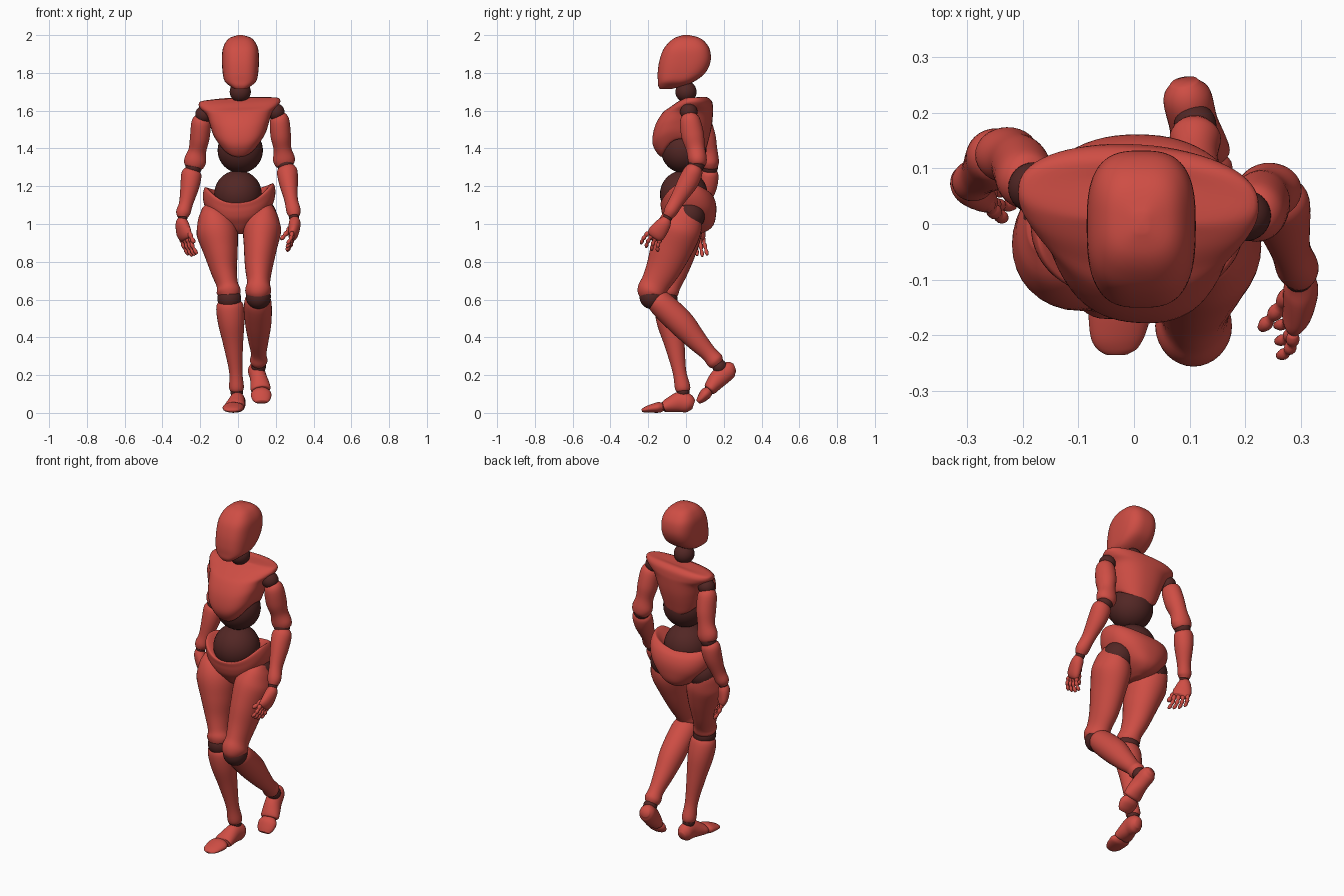
import bpy, bmesh, math
from mathutils import Vector

def material(name, rgb):
    m = bpy.data.materials.new(name)
    m.diffuse_color = (*rgb, 1)
    return m

RED = material("red_shell", (0.62, 0.075, 0.058))
DARK = material("dark_joint", (0.085, 0.02, 0.018))
SEG = 32

def smooth_rows(rows, steps=5):
    """Catmull-Rom through rows of numbers."""
    p = [rows[0]] + rows + [rows[-1]]
    out = []
    for i in range(1, len(p) - 2):
        for s in range(steps):
            t = s / steps
            out.append([0.5 * (2*b + (c-a)*t + (2*a-5*b+4*c-d)*t*t + (3*b-a-3*c+d)*t**3)
                        for a, b, c, d in zip(*p[i-1:i+3])])
    return out + [list(rows[-1])]

def skin(name, rings, mat):
    """Bridge closed rings, cap both ends."""
    bm = bmesh.new()
    vs = [[bm.verts.new(q) for q in r] for r in rings]
    n = len(rings[0])
    for r0, r1 in zip(vs, vs[1:]):
        for j in range(n):
            bm.faces.new((r0[j], r0[(j+1) % n], r1[(j+1) % n], r1[j]))
    for ring in (vs[0], vs[-1]):
        c = bm.verts.new(sum((v.co for v in ring), Vector()) / n)
        for j in range(n):
            bm.faces.new((ring[j], ring[(j+1) % n], c))
    bmesh.ops.recalc_face_normals(bm, faces=bm.faces)
    for f in bm.faces:
        f.smooth = True
    me = bpy.data.meshes.new(name)
    bm.to_mesh(me)
    bm.free()
    me.materials.append(mat)
    ob = bpy.data.objects.new(name, me)
    bpy.context.collection.objects.link(ob)

def limb(name, rows, seg=SEG, steps=5, twist=0.0):
    """rows: x, y, z, half width across x, half width across the other way."""
    rows = smooth_rows(rows, steps)
    pts = [Vector(r[:3]) for r in rows]
    rings = []
    for i, r in enumerate(rows):
        t = (pts[min(i+1, len(pts)-1)] - pts[max(i-1, 0)]).normalized()
        u = (Vector((1, 0, 0)) - t * t.x).normalized()
        u = u * math.cos(twist) + t.cross(u) * math.sin(twist)
        v = t.cross(u)
        rings.append([pts[i] + u*r[3]*math.cos(a) + v*r[4]*math.sin(a)
                      for a in (2*math.pi*j/seg for j in range(seg))])
    skin(name, rings, RED)

def shell(name, rows, cx=0.0, power=1.0, tilt=0.0, shear=0.0):
    """rows: z, half width, front y, back y, front sag, back sag."""
    rings = []
    for z, rx, yf, yb, sf, sb in smooth_rows(rows):
        ring = []
        for j in range(SEG * 2):
            a = math.pi * j / SEG
            c, s = math.cos(a), math.sin(a)
            x = rx * math.copysign(abs(c)**power, c)
            y = (yf+yb)/2 + (yb-yf)/2 * math.copysign(abs(s)**power, s)
            ring.append(Vector((cx + x, y - shear*x, z + tilt*x + (sb if s > 0 else sf)*s*s)))
        rings.append(ring)
    skin(name, rings, RED)

def ball(name, c, r):
    bpy.ops.mesh.primitive_uv_sphere_add(segments=32, ring_count=20, radius=r, location=c)
    ob = bpy.context.object
    ob.name = name
    ob.data.materials.append(DARK)
    bpy.ops.object.shade_smooth()

def finger(name, base, tip, r, curl):
    """Three rounded segments pinched at the knuckles."""
    b, t, k = Vector(base), Vector(tip), Vector(curl)
    rows = []
    for i in range(10):
        f = i / 9
        q = b.lerp(t, f) - k * (4*f*(1-f))
        w = r * (0.68 if i % 3 == 0 else 1.0) * (1 - 0.25*f)
        rows.append((*q, w, w))
    limb(name, rows, 12, 2)

# Head and torso
shell("head", [(1.714, .03, -.138, -.08, 0, 0), (1.732, .058, -.147, -.01, 0, 0),
               (1.757, .084, -.149, .048, 0, 0), (1.80, .094, -.15, .102, 0, 0),
               (1.86, .098, -.142, .13, 0, 0), (1.92, .095, -.122, .127, 0, 0),
               (1.96, .08, -.092, .104, 0, 0), (1.986, .055, -.058, .07, 0, 0),
               (2.0, .012, -.015, .018, 0, 0)], cx=.013, power=.7)
shell("chest", [(1.46, .10, -.11, .08, -.085, -.06), (1.445, .118, -.135, .10, -.088, -.06),
                (1.48, .14, -.176, .118, -.06, -.04), (1.535, .157, -.166, .135, -.025, -.02),
                (1.585, .174, -.125, .142, 0, 0), (1.618, .205, -.08, .142, 0, 0),
                (1.642, .216, -.045, .135, 0, .01), (1.66, .198, -.01, .112, 0, .01),
                (1.666, .10, .0, .08, 0, 0)], cx=.008, power=.85, tilt=.045, shear=.06)
shell("pelvis", [(.947, .02, -.04, .06, 0, 0), (.965, .055, -.07, .115, 0, 0),
                 (1.0, .105, -.098, .148, 0, 0), (1.06, .16, -.118, .16, -.03, 0),
                 (1.11, .184, -.128, .158, -.05, 0), (1.16, .192, -.132, .142, -.075, -.01),
                 (1.20, .184, -.135, .118, -.09, -.03), (1.20, .168, -.115, .10, -.09, -.03),
                 (1.15, .12, -.08, .07, -.05, -.02)], cx=.006, power=.87, tilt=.06)
ball("neck", (.012, .0, 1.70), .056)
ball("upper_waist", (.012, -.012, 1.39), .12)
ball("lower_waist", (.0, -.012, 1.158), .126)

# Joint balls
for name, c, r in [
        ("shoulder_joint_a", (.2, .015, 1.593), .046), ("shoulder_joint_b", (-.18, .065, 1.58), .046),
        ("elbow_joint_a", (.25, .055, 1.315), .044), ("elbow_joint_b", (-.235, .125, 1.30), .044),
        ("wrist_joint_a", (.296, -.097, 1.035), .026), ("wrist_joint_b", (-.293, .07, 1.035), .026),
        ("hip_joint_a", (.12, .015, 1.045), .085), ("hip_joint_b", (-.115, .01, 1.035), .085),
        ("knee_joint_a", (.108, -.18, .615), .066), ("knee_joint_b", (-.046, -.108, .605), .063),
        ("ankle_joint_a", (.11, .178, .245), .038), ("ankle_joint_b", (-.007, -.015, .112), .034)]:
    ball(name, c, r)

# Arms
limb("upper_arm_a", [(.212, .015, 1.585, .025, .025), (.219, .02, 1.555, .05, .052),
                     (.226, .035, 1.47, .054, .06), (.235, .05, 1.40, .047, .05),
                     (.243, .06, 1.345, .058, .05), (.246, .062, 1.315, .05, .044),
                     (.248, .062, 1.305, .034, .03)])
limb("forearm_a", [(.255, .052, 1.305, .036, .034), (.26, .04, 1.28, .054, .05),
                   (.267, .01, 1.22, .05, .054), (.281, -.045, 1.13, .036, .04),
                   (.294, -.08, 1.07, .038, .036), (.298, -.097, 1.04, .026, .026)])
limb("upper_arm_b", [(-.188, .072, 1.572, .025, .025), (-.194, .078, 1.545, .05, .052),
                     (-.202, .10, 1.46, .052, .057), (-.215, .118, 1.39, .047, .048),
                     (-.227, .124, 1.335, .058, .05), (-.231, .126, 1.305, .05, .044),
                     (-.233, .126, 1.295, .034, .03)])
limb("forearm_b", [(-.24, .125, 1.29, .036, .034), (-.246, .122, 1.265, .053, .05),
                   (-.255, .112, 1.20, .05, .052), (-.275, .09, 1.11, .037, .038),
                   (-.29, .076, 1.06, .038, .036), (-.293, .07, 1.035, .026, .026)])

# Hands
limb("palm_a", [(.297, -.10, 1.035, .02, .02), (.30, -.115, 1.005, .031, .037),
                (.295, -.148, .96, .028, .047), (.287, -.166, .938, .022, .044),
                (.284, -.172, .93, .012, .032)])
limb("palm_b", [(-.294, .07, 1.035, .02, .02), (-.296, .066, 1.005, .031, .037),
                (-.287, .062, .955, .028, .05), (-.277, .062, .928, .022, .046),
                (-.273, .062, .92, .012, .034)], twist=-.75)
for i in range(4):
    k = i - 1.5
    length = .085 - .008 * abs(k - .3)
    b = Vector((.285, -.166 + .021*k, .938 - .012*k))
    finger(f"finger_a_{i+1}", b, b + Vector((-.36, -.38 + .12*k, -.85)) * length, .0125, (-.008, .006, 0))
    b = Vector((-.276 - .016*k, .062 + .017*k, .932))
    finger(f"finger_b_{i+1}", b, b + Vector((.38, .1 + .1*k, -.95)) * (length + .025), .0125, (.008, 0, 0))
finger("thumb_a", (.28, -.12, .985), (.228, -.188, .92), .015, (0, .005, .004))
finger("thumb_b", (-.27, .045, .985), (-.232, .01, .90), .015, (0, .005, .004))

# Trailing leg
limb("thigh_a", [(.165, .0, 1.095, .025, .045), (.15, -.012, 1.055, .066, .092),
                 (.13, -.035, .98, .10, .118), (.118, -.078, .87, .087, .11),
                 (.11, -.118, .77, .073, .093), (.109, -.16, .69, .061, .077),
                 (.107, -.184, .645, .069, .075), (.107, -.194, .61, .052, .058),
                 (.107, -.196, .60, .034, .04)])
limb("shin_a", [(.105, -.168, .62, .05, .045), (.105, -.138, .585, .072, .067),
                (.107, -.03, .48, .07, .071), (.108, .05, .39, .055, .057),
                (.11, .12, .315, .041, .043), (.11, .155, .275, .046, .046),
                (.112, .174, .255, .03, .03)])
limb("foot_a", [(.09, .256, .24, .024, .024), (.095, .23, .228, .043, .046),
                (.107, .18, .19, .044, .05), (.116, .145, .15, .051, .042),
                (.12, .127, .124, .052, .034), (.121, .122, .118, .035, .022)])
limb("toes_a", [(.12, .126, .122, .035, .022), (.122, .105, .102, .054, .031),
                (.124, .08, .074, .049, .023), (.125, .064, .058, .034, .013)])

# Standing leg
limb("thigh_b", [(-.17, .0, 1.09, .025, .045), (-.148, -.01, 1.05, .07, .094),
                 (-.115, -.032, .97, .108, .118), (-.092, -.052, .86, .092, .106),
                 (-.076, -.072, .76, .071, .085), (-.057, -.095, .68, .057, .068),
                 (-.049, -.107, .64, .064, .066), (-.047, -.116, .605, .046, .048),
                 (-.047, -.118, .595, .03, .034)])
limb("shin_b", [(-.045, -.108, .60, .05, .045), (-.043, -.102, .565, .072, .065),
                (-.036, -.085, .48, .07, .069), (-.025, -.06, .36, .052, .053),
                (-.012, -.035, .22, .035, .036), (-.008, -.018, .135, .039, .041),
                (-.007, -.014, .11, .028, .03)])
limb("foot_b", [(0, .04, .042, .022, .025), (0, .015, .05, .04, .048),
                (-.004, -.03, .058, .042, .054), (-.012, -.08, .044, .05, .042),
                (-.018, -.112, .033, .053, .031), (-.018, -.122, .03, .038, .022)])
limb("toes_b", [(-.02, -.118, .03, .038, .02), (-.024, -.145, .029, .056, .028),
                (-.03, -.195, .021, .05, .02), (-.031, -.222, .015, .038, .013),
                (-.031, -.234, .012, .02, .007)])
